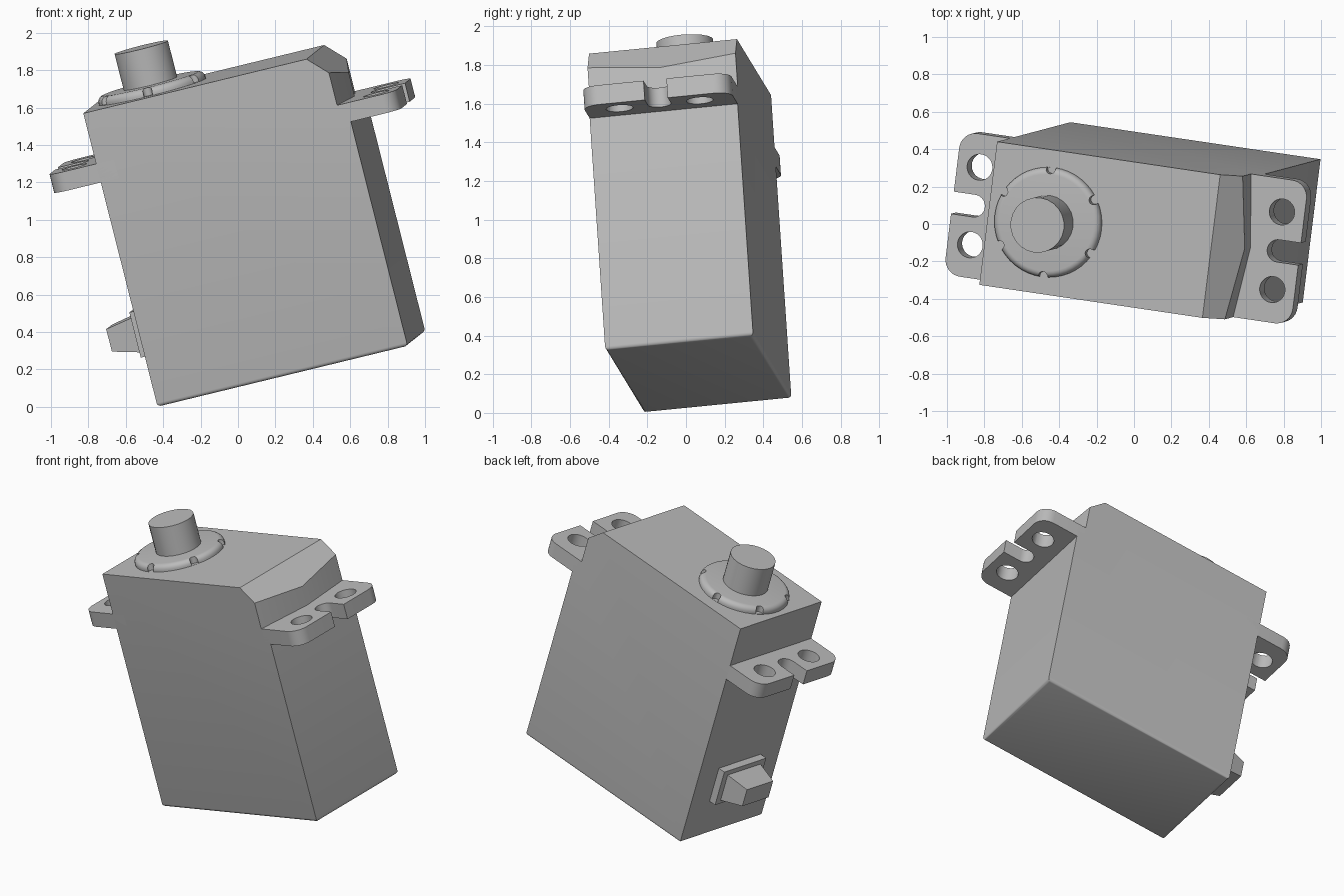
import bpy, bmesh
from math import sin, cos, pi, radians
from mathutils import Vector, Matrix

if "Cube" in bpy.data.objects:
    bpy.data.objects.remove(bpy.data.objects["Cube"])

# Tilted frame: local x = length, y = width, z = height, origin at a bottom corner
ux = Vector((0.9617, -0.1423, 0.2337)).normalized()
uy = Vector((0.1205, 0.988, 0.0968))
uy = (uy - ux * uy.dot(ux)).normalized()
uz = ux.cross(uy)
FRAME = Matrix((ux, uy, uz)).transposed().to_4x4()
FRAME.translation = (-0.43, -0.22, 0.0)

LENGTH, WIDTH, HEIGHT = 1.39, 0.775, 1.622
MID = WIDTH / 2
FLANGE_LOW, FLANGE_HIGH, REACH = 1.24, 1.343, 0.27

grey = bpy.data.materials.new("plain grey")
grey.use_nodes = True
grey.diffuse_color = (0.5, 0.5, 0.5, 1)
grey.node_tree.nodes["Principled BSDF"].inputs["Base Color"].default_value = (0.5, 0.5, 0.5, 1)


def make(name, bm):
    bmesh.ops.recalc_face_normals(bm, faces=bm.faces[:])
    mesh = bpy.data.meshes.new(name)
    bm.to_mesh(mesh)
    bm.free()
    mesh.materials.append(grey)
    obj = bpy.data.objects.new(name, mesh)
    bpy.context.collection.objects.link(obj)
    obj.matrix_world = FRAME
    return obj


def prism(outline, low, high):
    bm = bmesh.new()
    face = bm.faces.new([bm.verts.new((x, y, low)) for x, y in outline])
    top = bmesh.ops.extrude_face_region(bm, geom=[face])["geom"]
    bmesh.ops.translate(bm, vec=(0, 0, high - low),
                        verts=[g for g in top if isinstance(g, bmesh.types.BMVert)])
    return bm


def box(x0, x1, y0, y1, z0, z1):
    return prism([(x0, y0), (x1, y0), (x1, y1), (x0, y1)], z0, z1)


def arc(x, y, r, start, end, steps):
    angles = [radians(start + (end - start) * i / steps) for i in range(steps + 1)]
    return [(x + r * cos(a), y + r * sin(a)) for a in angles]


def cylinder(x, y, r, low, high, sides=32):
    return prism(arc(x, y, r, 0, 360, sides)[:-1], low, high)


def cut(obj, bm):
    cutter = make("cutter", bm)
    cutter.hide_render = True
    mod = obj.modifiers.new("cut", "BOOLEAN")
    mod.operation, mod.solver, mod.object = "DIFFERENCE", "EXACT", cutter
    bpy.context.view_layer.update()
    result = bpy.data.meshes.new_from_object(
        obj.evaluated_get(bpy.context.evaluated_depsgraph_get()))
    obj.modifiers.clear()
    obj.data = result
    bpy.data.objects.remove(cutter)


def smooth(obj, angle=35):
    bpy.ops.object.select_all(action="DESELECT")
    obj.select_set(True)
    bpy.context.view_layer.objects.active = obj
    bpy.ops.object.shade_smooth_by_angle(angle=radians(angle))


# Case: rounded bottom edges, sloped top edge, shallow pointed end above the flange
bm = box(0, LENGTH, 0, WIDTH, 0, HEIGHT)
bottom = [e for e in bm.edges if all(v.co.z < 0.01 for v in e.verts)]
bmesh.ops.bevel(bm, geom=bottom, offset=0.02, segments=4, profile=0.5, affect="EDGES")
sliced = bmesh.ops.bisect_plane(bm, geom=bm.verts[:] + bm.edges[:] + bm.faces[:],
                                plane_co=(1.24, 0, HEIGHT), plane_no=(1, 0, 1), clear_outer=True)
bmesh.ops.edgeloop_fill(bm, edges=[g for g in sliced["geom_cut"]
                                   if isinstance(g, bmesh.types.BMEdge)])
case = make("case", bm)
cut(case, prism([(1.327, -0.1), (LENGTH - 0.002, MID), (1.327, WIDTH + 0.1),
                 (1.6, WIDTH + 0.1), (1.6, -0.1)], 1.29, 1.8))
smooth(case, 30)

# Mounting flanges: rounded corners, an open slot and two screw holes each
for name, wall, side in (("right_flange", 0, -1), ("left_flange", LENGTH, 1)):
    r = 0.09
    outline = [(-0.1, 0)]
    outline += arc(REACH - r, r, r, -90, 0, 8)
    outline += [(REACH, MID - 0.06)]
    outline += arc(0.15, MID, 0.06, 270, 90, 14)
    outline += [(REACH, MID + 0.06)]
    outline += arc(REACH - r, WIDTH - r, r, 0, 90, 8)
    outline += [(-0.1, WIDTH)]
    flange = make(name, prism([(wall + side * x, y) for x, y in outline],
                              FLANGE_LOW, FLANGE_HIGH))
    for offset in (-0.21, 0.21):
        cut(flange, cylinder(wall + side * 0.145, MID + offset, 0.07, 1.1, 1.5))
    smooth(flange)

# Bearing collar with a rounded rim and six notches
GEAR_X = 0.335
bm = cylinder(GEAR_X, MID, 0.295, HEIGHT - 0.03, HEIGHT + 0.045, 48)
rim = [e for e in bm.edges if all(v.co.z > HEIGHT for v in e.verts)]
bmesh.ops.bevel(bm, geom=rim, offset=0.035, segments=5, profile=0.5, affect="EDGES")
collar = make("bearing_collar", bm)
for i in range(6):
    a = radians(33 + 60 * i)
    cut(collar, cylinder(GEAR_X + 0.288 * cos(a), MID + 0.288 * sin(a), 0.025,
                         HEIGHT + 0.001, HEIGHT + 0.2, 16))
smooth(collar)

# Output shaft
smooth(make("output_shaft", cylinder(GEAR_X, MID, 0.148, HEIGHT, 1.867, 24)))

# Cable exit: plate with a tapered plug
make("cable_plate", box(-0.05, 0.02, MID - 0.2, MID + 0.2, 0.265, 0.515))
bm = box(-0.204, -0.03, MID - 0.16, MID + 0.16, 0.285, 0.485)
for v in bm.verts:
    if v.co.x < -0.1:
        v.co.y = MID + (v.co.y - MID) * 0.78
        v.co.z = 0.39 + (v.co.z - 0.385) * 0.62
make("cable_plug", bm)
